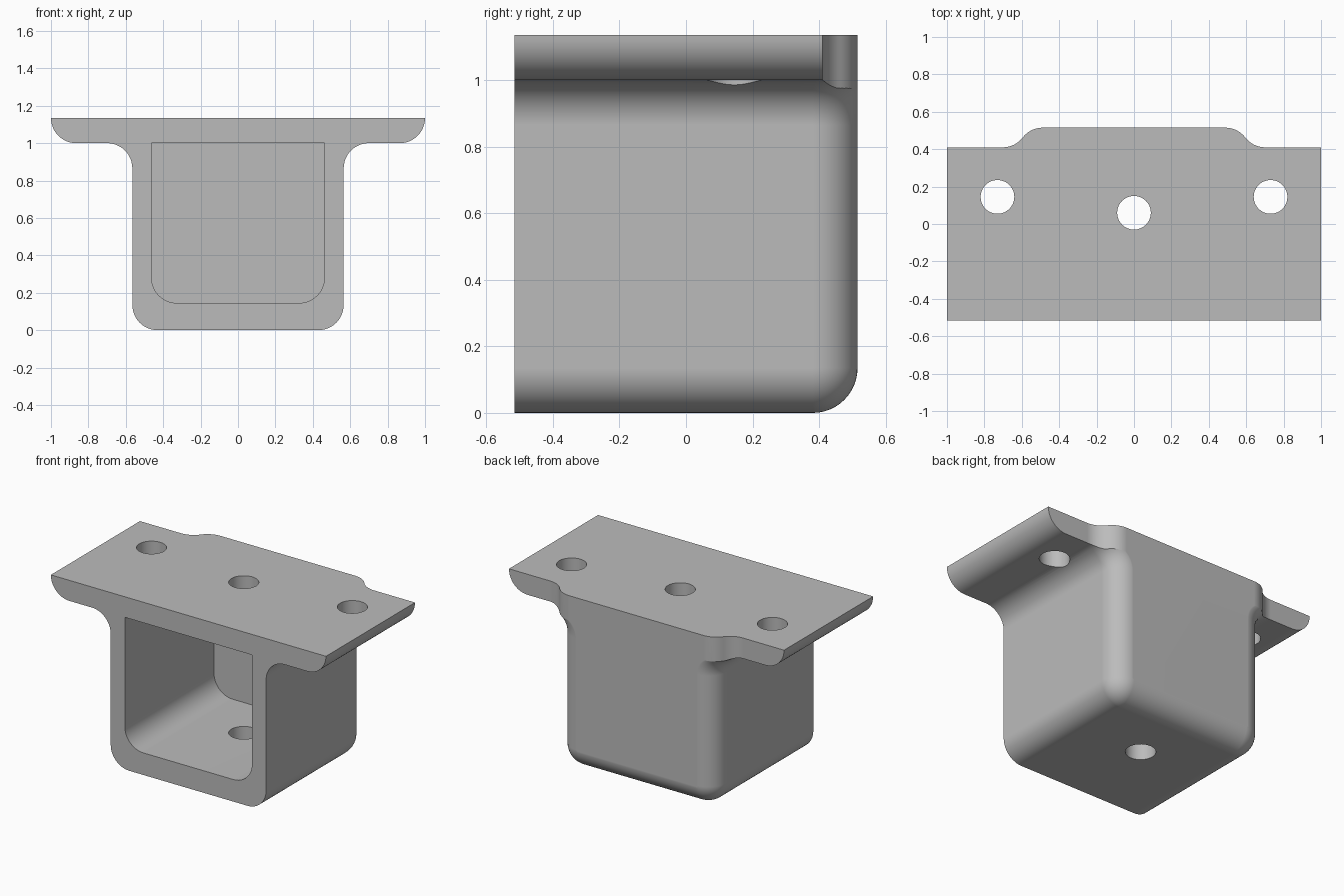
import bpy, bmesh
from math import sin, cos, pi, sqrt, acos, radians
from mathutils import Vector

cube = bpy.data.objects.get("Cube")
if cube:
    bpy.data.objects.remove(cube, do_unlink=True)

R = 0.135            # shared rounding radius
TOP, UNDER = 1.135, 1.0
BACK, FRONT = 0.515, -0.515
HALF = 0.565         # half width of the box
STEPS = 12

grey = bpy.data.materials.new("mid_grey")
grey.use_nodes = True
grey.diffuse_color = (0.5, 0.5, 0.5, 1)
grey.node_tree.nodes["Principled BSDF"].inputs["Base Color"].default_value = (0.5, 0.5, 0.5, 1)


def arc(cx, cy, r, a0, a1, n=STEPS):
    angles = [radians(a0 + (a1 - a0) * i / n) for i in range(n + 1)]
    return [(cx + r * cos(a), cy + r * sin(a)) for a in angles]


def mirrored(half):
    """Close a right-hand half outline with its mirror image."""
    return half + [(-x, y) for x, y in reversed(half)]


def loft(name, rings):
    """Skin a stack of equal-length rings and cap both ends."""
    bm = bmesh.new()
    rows = [[bm.verts.new(p) for p in ring] for ring in rings]
    n = len(rows[0])
    for low, high in zip(rows, rows[1:]):
        for i in range(n):
            j = (i + 1) % n
            bm.faces.new((low[i], low[j], high[j], high[i]))
    bm.faces.new(rows[0])
    bm.faces.new(rows[-1])
    bmesh.ops.recalc_face_normals(bm, faces=bm.faces)
    mesh = bpy.data.meshes.new(name)
    bm.to_mesh(mesh)
    bm.free()
    mesh.materials.append(grey)
    obj = bpy.data.objects.new(name, mesh)
    bpy.context.collection.objects.link(obj)
    return obj


def along_y(name, outline, y0, y1):
    return loft(name, [[(x, y, z) for x, z in outline] for y in (y0, y1)])


def along_z(name, outline, z0, z1):
    return loft(name, [[(x, y, z) for x, y in outline] for z in (z0, z1)])


def combine(target, tool, operation):
    mod = target.modifiers.new(operation.title(), 'BOOLEAN')
    mod.operation, mod.solver, mod.object = operation, 'EXACT', tool
    bpy.context.view_layer.objects.active = target
    bpy.ops.object.modifier_apply(modifier=mod.name)
    bpy.data.objects.remove(tool, do_unlink=True)


def box_section(z, width, back, r):
    half = arc(width - r, back - r, r, 0, 90)
    return [(x, y, z) for x, y in mirrored([(width, FRONT - 0.1)] + half)]


# Box body: rounded bottom, straight walls, fillet flaring into the flange
sections = []
for i in range(STEPS + 1):
    a = pi / 2 * i / STEPS
    inset = R * (1 - sin(a))
    sections.append(box_section(R * (1 - cos(a)), HALF - inset,
                                BACK + 0.0005 - inset, max(R - inset, 0.001)))
for i in range(STEPS + 1):
    a = pi / 2 * i / STEPS
    sections.append(box_section(UNDER - R + R * sin(a), HALF + R * (1 - cos(a)),
                                BACK + 0.0005, R))
sections.append(box_section(UNDER + 0.05, HALF + R, BACK + 0.0005, R))
bracket = loft("bracket", sections)

# Mounting flange with rounded lower edges
flange = along_y("flange", mirrored(arc(1 - R, TOP, R, -90, 0)), FRONT - 0.1, BACK + 0.1)
combine(bracket, flange, 'UNION')

# Plan outline: the flange steps forward beside the box in an S curve
wing_y = 0.41
bend = acos(1 - (BACK - wing_y) / 2 / R)
deg, run = bend * 180 / pi, 2 * R * sin(bend)
start = 0.488
convex = arc(start, BACK - R, R, 90, 90 - deg)
concave = arc(start + run, wing_y + R, R, 270 - deg, 270)
plan = mirrored(convex + concave[1:] + [(1.1, wing_y), (1.1, FRONT)])
combine(bracket, along_z("plan_cutter", plan, -0.2, TOP + 0.2), 'INTERSECT')

# Pocket open to the front
pocket = mirrored(arc(0.462 - R, 0.145 + R, R, -90, 0) + [(0.462, UNDER)])
combine(bracket, along_y("pocket_cutter", pocket, FRONT - 0.2, wing_y), 'DIFFERENCE')

# Bolt holes: two in the wings, one through roof and floor
for x, y in ((-0.73, 0.145), (0, 0.06), (0.73, 0.145)):
    hole = arc(x, y, 0.09, 0, 360, 48)[:-1]
    combine(bracket, along_z("hole_cutter", hole, -0.2, TOP + 0.2), 'DIFFERENCE')

# Smooth the rounds, keep the real edges sharp
bpy.ops.object.select_all(action='DESELECT')
bracket.select_set(True)
bpy.context.view_layer.objects.active = bracket
bpy.ops.object.shade_smooth_by_angle(angle=radians(30))
weighted = bracket.modifiers.new("Weighted normals", 'WEIGHTED_NORMAL')
weighted.keep_sharp = True
